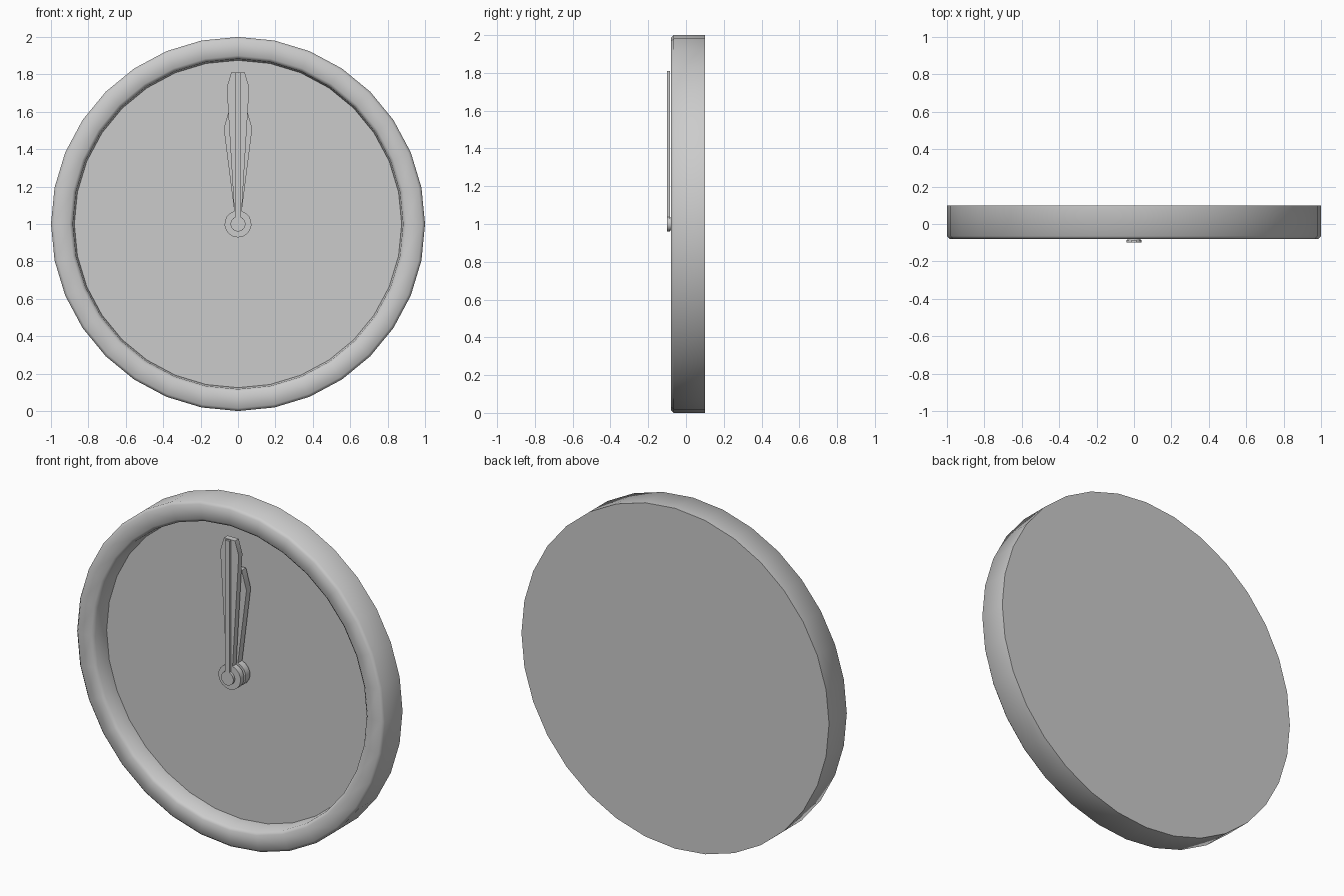
import bpy, bmesh, math

if "Cube" in bpy.data.objects:
    bpy.data.objects.remove(bpy.data.objects["Cube"])


def finish(name, bm, angle=50):
    bmesh.ops.recalc_face_normals(bm, faces=bm.faces)
    mesh = bpy.data.meshes.new(name)
    bm.to_mesh(mesh)
    bm.free()
    ob = bpy.data.objects.new(name, mesh)
    bpy.context.collection.objects.link(ob)
    bpy.ops.object.select_all(action='DESELECT')
    ob.select_set(True)
    bpy.context.view_layer.objects.active = ob
    bpy.ops.object.shade_smooth_by_angle(angle=math.radians(angle))
    return ob


def lathe(name, profile, sides):
    """Spin (radius, y) rings around the clock axis and cap both ends."""
    bm = bmesh.new()
    rings = []
    for r, y in profile:
        rings.append([bm.verts.new((r * math.sin(2 * math.pi * i / sides), y,
                                    1 + r * math.cos(2 * math.pi * i / sides)))
                      for i in range(sides)])
    for a, b in zip(rings, rings[1:]):
        for i in range(sides):
            j = (i + 1) % sides
            bm.faces.new((a[i], a[j], b[j], b[i]))
    bm.faces.new(rings[0])
    bm.faces.new(rings[-1])
    return finish(name, bm)


def hand(name, half, hub, front, back):
    """Mirror a half blade outline (x, z), join it to a round hub, extrude in y."""
    a0 = math.asin(half[0][0] / hub)
    n = 16
    arc = [(hub * math.sin(a), 1 + hub * math.cos(a))
           for a in (a0 + (2 * math.pi - 2 * a0) * i / n for i in range(n + 1))]
    outline = arc + [(-x, z) for x, z in half[1:]] + half[:0:-1]
    bm = bmesh.new()
    face = bm.faces.new([bm.verts.new((x, front, z)) for x, z in outline])
    ext = bmesh.ops.extrude_face_region(bm, geom=[face])
    for v in ext['geom']:
        if isinstance(v, bmesh.types.BMVert):
            v.co.y = back
    return finish(name, bm, 35)


# Case with rounded rim and recessed dial
lathe("clock_case", [(1, 0.10), (1, -0.065), (0.985, -0.08), (0.90, -0.08),
                     (0.883, -0.065), (0.875, 0.03)], 32)

# Central spindle
lathe("spindle", [(0.035, 0.03), (0.035, -0.088)], 16)

# Hands, back to front
hand("hour_hand", [(0.02, 1.07), (0.076, 1.51), (0.045, 1.62)], 0.072, -0.03, 0.01)
hand("minute_hand", [(0.02, 1.07), (0.06, 1.73), (0.036, 1.81)], 0.072, -0.079, -0.045)
hand("second_hand", [(0.014, 1.04), (0.014, 1.81)], 0.04, -0.10, -0.086)
